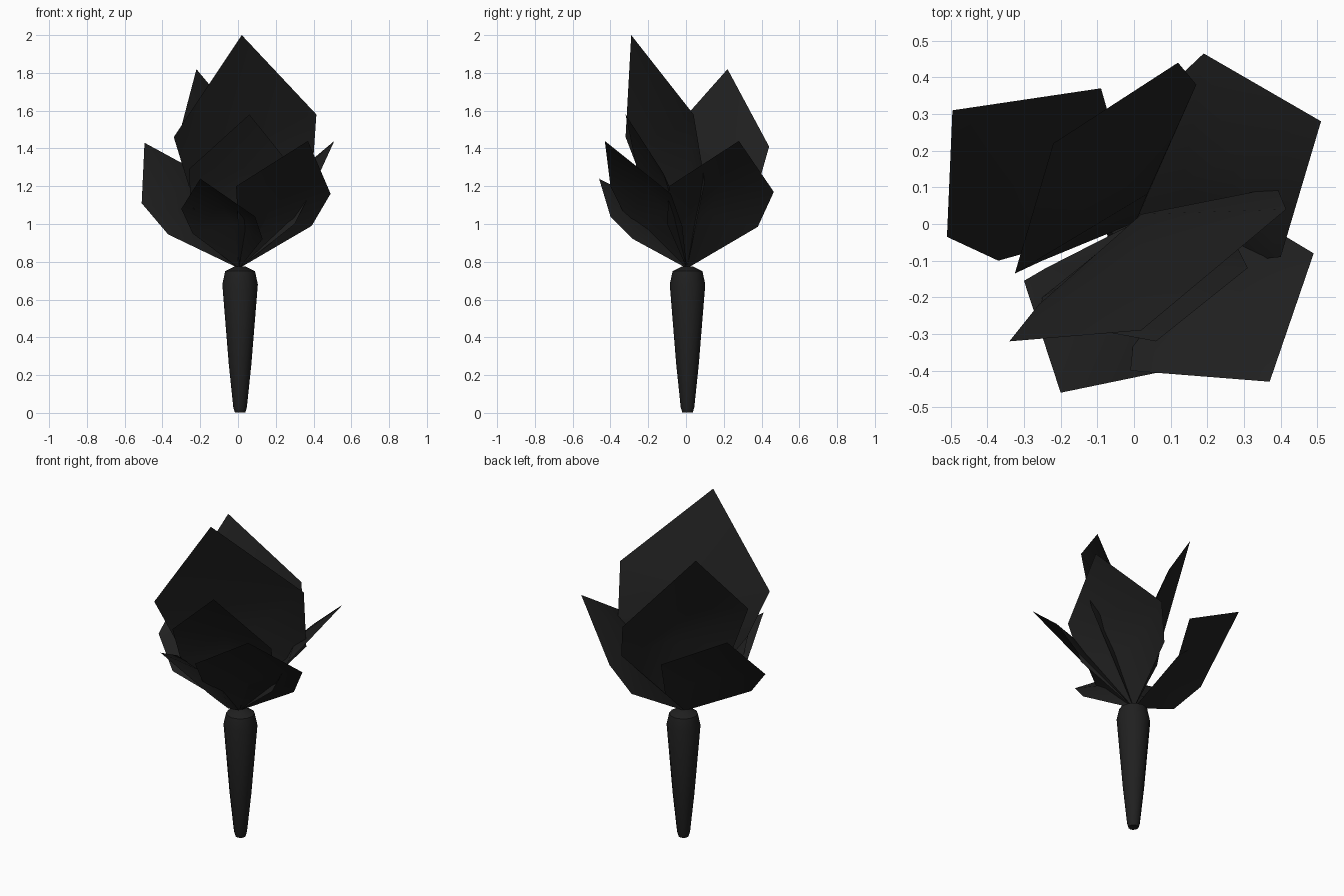
import bpy, bmesh, math
from mathutils import Vector

cube = bpy.data.objects.get("Cube")
if cube:
    bpy.data.objects.remove(cube)

charcoal = bpy.data.materials.new("charcoal")
charcoal.use_nodes = True
charcoal.diffuse_color = (0.0145, 0.0145, 0.0145, 1)
charcoal.node_tree.nodes["Principled BSDF"].inputs["Base Color"].default_value = charcoal.diffuse_color


def finish(name, bm):
    mesh = bpy.data.meshes.new(name)
    bm.to_mesh(mesh)
    bm.free()
    mesh.materials.append(charcoal)
    obj = bpy.data.objects.new(name, mesh)
    bpy.context.collection.objects.link(obj)
    bpy.ops.object.select_all(action='DESELECT')
    obj.select_set(True)
    bpy.context.view_layer.objects.active = obj
    bpy.ops.object.shade_smooth_by_angle(angle=math.radians(40))


# Tapered stem with a rounded top, as rings of a profile
def build_stem(sides=12):
    profile = [(0.028, 0.003), (0.036, 0.03), (0.06, 0.26), (0.094, 0.68),
               (0.079, 0.75), (0.03, 0.775)]
    bm = bmesh.new()
    rings = []
    for r, z in profile:
        ring = []
        for i in range(sides):
            a = math.tau * i / sides
            ring.append(bm.verts.new((0.011 + r * math.cos(a), 0.008 + r * math.sin(a), z)))
        rings.append(ring)
    for low, high in zip(rings, rings[1:]):
        for i in range(sides):
            j = (i + 1) % sides
            bm.faces.new((low[i], low[j], high[j], high[i]))
    bm.faces.new(rings[0][::-1])
    bm.faces.new(rings[-1])
    finish("stem", bm)


# Flared petal: pointed tip, two shoulders, two lower corners, and a spine creased inward
BASE = Vector((0.005, 0.005, 0.765))


def build_petal(name, tip, left, right, low_left, low_right, crease=0.09, mid_crease=0.04, mid_lift=0.0):
    tip, left, right, low_left, low_right = map(Vector, (tip, left, right, low_left, low_right))
    inward = (right - left).cross(tip - BASE).normalized()
    if inward.z < 0:
        inward = -inward
    mid = (left + right) / 2 + inward * mid_crease + Vector((0, 0, mid_lift))
    low_mid = (low_left + low_right) / 2 + inward * crease
    bm = bmesh.new()
    b, t, l, r, ll, lr, m, lm = [bm.verts.new(p) for p in
                                 (BASE, tip, left, right, low_left, low_right, mid, low_mid)]
    for face in ((b, lm, ll), (b, lr, lm), (ll, lm, m, l), (lm, lr, r, m), (l, m, t), (m, r, t)):
        bm.faces.new(face)
    finish(name, bm)


build_stem()
# Inner petals
build_petal("tall_front_petal", (0.02, -0.29, 2.0), (-0.34, -0.32, 1.46), (0.415, 0.04, 1.58),
            (-0.26, -0.22, 1.2), (0.39, 0.1, 1.22), crease=0.1, mid_crease=0.055, mid_lift=-0.06)
build_petal("tall_back_petal", (-0.22, 0.22, 1.82), (0.12, 0.44, 1.41), (-0.325, -0.135, 1.42),
            (0.17, 0.38, 1.2), (-0.25, -0.1, 1.18), crease=0.1, mid_crease=0.06, mid_lift=0.01)
build_petal("middle_front_petal", (0.06, -0.32, 1.58), (-0.26, -0.26, 1.29), (0.31, -0.12, 1.27),
            (-0.25, -0.2, 1.1), (0.28, -0.06, 1.06))
# Outer petals
build_petal("right_back_petal", (-0.495, 0.31, 1.43), (-0.09, 0.37, 1.21), (-0.51, -0.035, 1.11),
            (-0.07, 0.3, 1.0), (-0.37, -0.1, 0.945))
build_petal("left_back_petal", (0.51, 0.28, 1.44), (0.4, -0.09, 1.2), (0.19, 0.465, 1.17),
            (0.3, -0.1, 1.0), (0.1, 0.38, 0.985))
build_petal("left_front_petal", (0.37, -0.43, 1.44), (-0.01, -0.4, 1.2), (0.49, -0.08, 1.16),
            (0.0, -0.3, 1.0), (0.39, -0.02, 0.99))
build_petal("right_front_petal", (-0.2, -0.46, 1.24), (-0.3, -0.155, 1.08), (0.09, -0.4, 1.04),
            (-0.24, -0.12, 0.95), (0.13, -0.28, 0.92))
